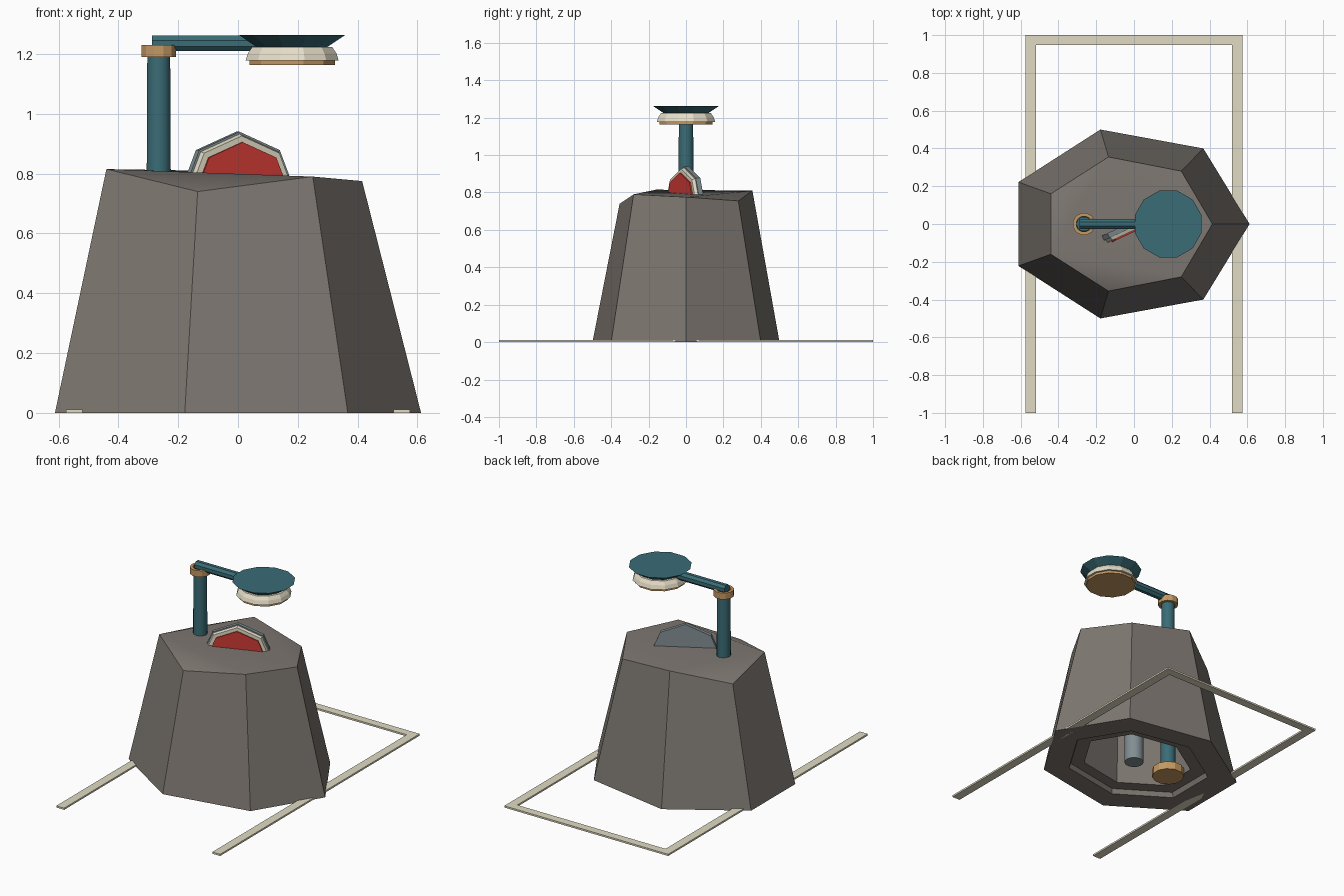
import bpy, bmesh, math
from mathutils import Matrix

cube = bpy.data.objects.get("Cube")
if cube:
    bpy.data.objects.remove(cube)


def material(name, rgb):
    m = bpy.data.materials.new(name)
    m.use_nodes = True
    m.diffuse_color = (*rgb, 1)
    m.node_tree.nodes["Principled BSDF"].inputs["Base Color"].default_value = (*rgb, 1)
    return m


STONE = material("warm grey stone", (0.205, 0.183, 0.163))
TEAL = material("dark teal", (0.042, 0.15, 0.18))
BRASS = material("brass", (0.56, 0.32, 0.125))
CREAM = material("cream", (0.82, 0.75, 0.59))
SAND = material("pale sand", (0.75, 0.71, 0.55))
RED = material("red", (0.6, 0.042, 0.034))
STEEL = material("blue grey", (0.22, 0.27, 0.29))


def finish(name, bm, mat, matrix=None, smooth=False):
    bmesh.ops.recalc_face_normals(bm, faces=bm.faces)
    mesh = bpy.data.meshes.new(name)
    bm.to_mesh(mesh)
    bm.free()
    mesh.materials.append(mat)
    ob = bpy.data.objects.new(name, mesh)
    bpy.context.collection.objects.link(ob)
    if matrix:
        ob.matrix_world = matrix
    if smooth:
        bpy.ops.object.select_all(action='DESELECT')
        ob.select_set(True)
        bpy.context.view_layer.objects.active = ob
        bpy.ops.object.shade_smooth_by_angle(angle=math.radians(30))


def bridge(bm, a, b):
    for i in range(len(a)):
        j = (i + 1) % len(a)
        bm.faces.new((a[i], a[j], b[j], b[i]))


def lathe(name, profile, sides, mat, matrix, turn=0.5, smooth=False, hollow=False):
    """Stack of polygon rings (radius, height), capped or joined into a hoop."""
    bm = bmesh.new()
    rings = []
    for r, z in profile:
        angles = [math.tau * (i + turn) / sides for i in range(sides)]
        rings.append([bm.verts.new((r * math.cos(a), r * math.sin(a), z)) for a in angles])
    for a, b in zip(rings, rings[1:]):
        bridge(bm, a, b)
    if hollow:
        bridge(bm, rings[-1], rings[0])
    else:
        bm.faces.new(rings[0])
        bm.faces.new(rings[-1])
    finish(name, bm, mat, matrix, smooth)


def at(x, y=0, z=0):
    return Matrix.Translation((x, y, z))


# Hollow seven-sided rock with an uneven top
base = [(0.612, 0), (0.367, 0.4), (-0.178, 0.5), (-0.612, 0.222),
        (-0.612, -0.222), (-0.178, -0.5), (0.367, -0.4)]
crown = [(0.415, 0, 0.775), (0.25, 0.28, 0.755), (-0.135, 0.355, 0.81), (-0.44, 0.16, 0.735),
         (-0.44, -0.16, 0.815), (-0.135, -0.355, 0.74), (0.25, -0.28, 0.79)]
bm = bmesh.new()
top = [bm.verts.new(p) for p in crown]
rings = [top]
for scale, z in ((1, 0), (0.72, 0), (0.7, 0.03), (0.55, 0.03), (0.5, 0.68)):
    rings.append([bm.verts.new((x * scale, y * scale, z)) for x, y in base])
for a, b in zip(rings, rings[1:]):
    bridge(bm, a, b)
bm.faces.new(rings[-1])
# Top slab: low corners fall away from the raised middle
for corners in ((2, 3, 4), (4, 5, 6), (0, 1, 2), (0, 2, 4), (0, 4, 6)):
    bm.faces.new([top[i] for i in corners])
finish("rock", bm, STONE, smooth=True)

# Ground border, open at the front
bm = bmesh.new()
outline = [(-0.575, -1), (-0.575, 1), (0.575, 1), (0.575, -1),
           (0.52, -1), (0.52, 0.948), (-0.52, 0.948), (-0.52, -1)]
low = [bm.verts.new((x, y, 0)) for x, y in outline]
high = [bm.verts.new((x, y, 0.011)) for x, y in outline]
bridge(bm, low, high)
bm.faces.new(low)
bm.faces.new(high)
finish("ground_border", bm, SAND)

# Lamp post, collars and arm
POST_X = -0.265
lathe("post", [(0.045, 0.02), (0.039, 1.2)], 16, TEAL, at(POST_X), smooth=True)
lathe("post_foot", [(0.095, 0.01), (0.095, 0.06)], 12, BRASS, at(POST_X))
lathe("post_collar", [(0.06, 1.19), (0.06, 1.23), (0.042, 1.23), (0.042, 1.19)], 12, BRASS,
      at(POST_X), hollow=True)
lathe("arm", [(0.028, 0), (0.028, 0.36)], 8, TEAL,
      at(-0.288, 0, 1.235) @ Matrix.Rotation(math.pi / 2, 4, 'Y'))

# Lamp head
LAMP_X = 0.181
lathe("lamp_cover", [(0.12, 1.222), (0.183, 1.263)], 12, TEAL, at(LAMP_X))
lathe("lamp_shade", [(0.161, 1.178), (0.153, 1.202), (0.138, 1.224)], 12, CREAM, at(LAMP_X))
lathe("lamp_base", [(0.148, 1.163), (0.148, 1.179)], 12, BRASS, at(LAMP_X))

# Eight-sided sign half sunk in the rock, on a hidden stand
sign = at(0, 0, 0.73) @ Matrix.Rotation(math.radians(25), 4, 'Z') @ Matrix.Rotation(math.pi / 2, 4, 'X')
lathe("sign_back", [(0.21, -0.015), (0.21, 0.012)], 8, STEEL, sign, 0)
lathe("sign_rim", [(0.203, 0.01), (0.196, 0.03)], 8, SAND, sign, 0)
lathe("sign_face", [(0.175, 0.029), (0.175, 0.038)], 8, RED, sign, 0)
lathe("sign_stand", [(0.057, 0.01), (0.057, 0.72)], 16, STEEL, at(0), smooth=True)
